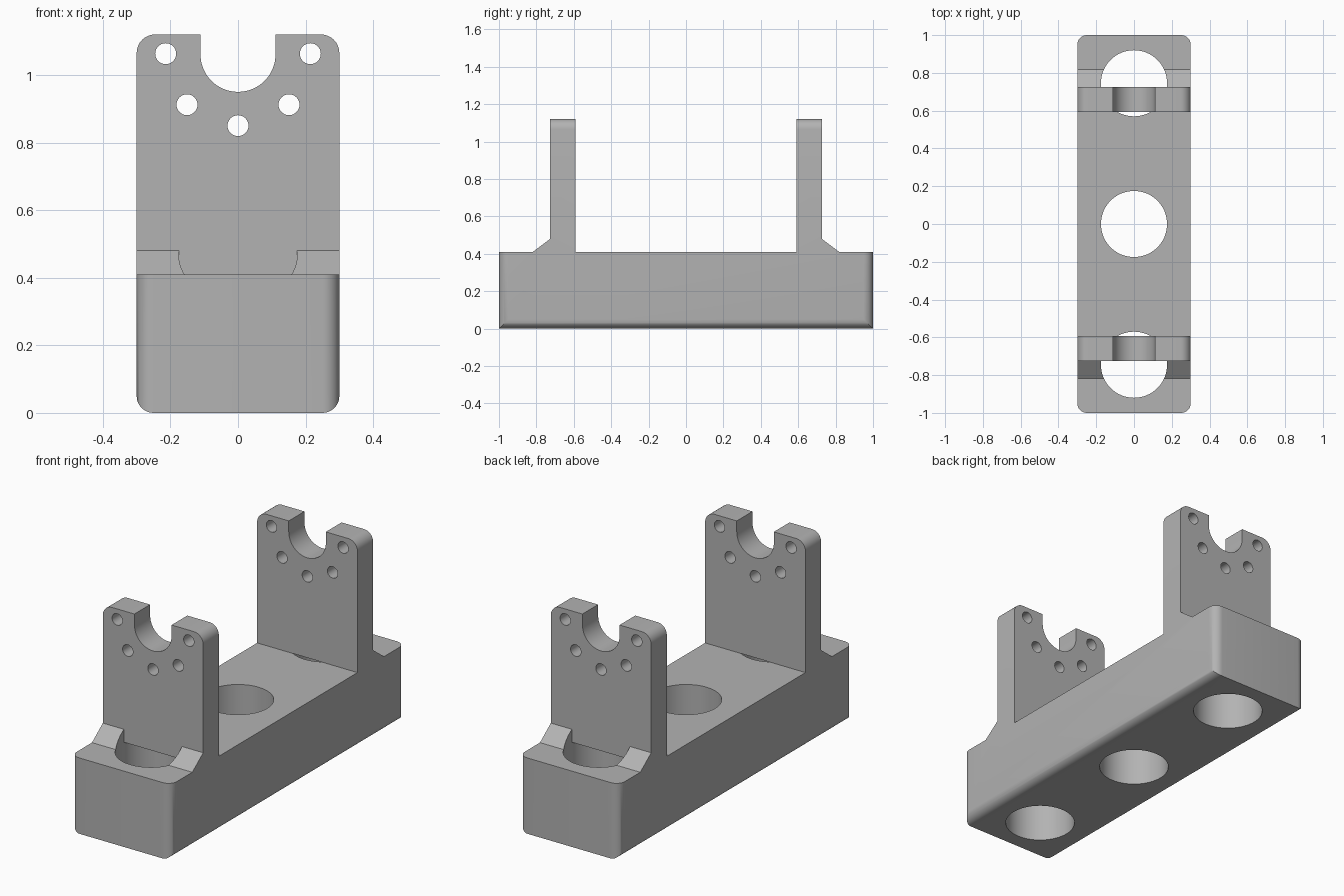
import bpy, bmesh
from mathutils import Matrix, Vector

cube = bpy.data.objects.get("Cube")
if cube:
    bpy.data.objects.remove(cube, do_unlink=True)

HALF_W, BASE_TOP, PLATE_TOP = 0.3, 0.41, 1.12
PLATE_IN, PLATE_OUT = 0.592, 0.726
HOLE_R, HOLE_Y = 0.175, 0.745
SLOT_R, SLOT_Z = 0.111, 1.061

grey = bpy.data.materials.new("machined grey")
grey.use_nodes = True
colour = (0.45, 0.45, 0.45, 1)
grey.diffuse_color = colour
grey.node_tree.nodes["Principled BSDF"].inputs["Base Color"].default_value = colour


def make_object(name, bm):
    bmesh.ops.recalc_face_normals(bm, faces=bm.faces[:])
    mesh = bpy.data.meshes.new(name)
    bm.to_mesh(mesh)
    bm.free()
    mesh.materials.append(grey)
    obj = bpy.data.objects.new(name, mesh)
    bpy.context.collection.objects.link(obj)
    return obj


def cylinder(name, radius, depth, centre, along_y=False, sides=64):
    bm = bmesh.new()
    bmesh.ops.create_cone(bm, cap_ends=True, segments=sides, radius1=radius, radius2=radius, depth=depth)
    if along_y:
        bm.transform(Matrix.Rotation(1.5707963, 4, "X"))
    bm.transform(Matrix.Translation(centre))
    return make_object(name, bm)


def box(name, low, high):
    low, high = Vector(low), Vector(high)
    bm = bmesh.new()
    bmesh.ops.create_cube(bm, size=1)
    bm.transform(Matrix.Translation((low + high) / 2) @ Matrix.Diagonal((*(high - low), 1)))
    return make_object(name, bm)


def subtract(target, cutter):
    mod = target.modifiers.new("cut", "BOOLEAN")
    mod.operation, mod.solver, mod.object = "DIFFERENCE", "EXACT", cutter
    bpy.context.view_layer.update()
    graph = bpy.context.evaluated_depsgraph_get()
    result = bpy.data.meshes.new_from_object(target.evaluated_get(graph))
    target.modifiers.clear()
    target.data = result
    bpy.data.objects.remove(cutter, do_unlink=True)


# Bracket body: side profile extruded across the width
half = [(1, 0), (1, BASE_TOP), (0.819, BASE_TOP), (PLATE_OUT, 0.48),
        (PLATE_OUT, PLATE_TOP), (PLATE_IN, PLATE_TOP), (PLATE_IN, BASE_TOP)]
profile = half + [(-y, z) for y, z in reversed(half)]
bm = bmesh.new()
side = bm.faces.new([bm.verts.new((-HALF_W, y, z)) for y, z in profile])
moved = bmesh.ops.extrude_face_region(bm, geom=[side])["geom"]
bmesh.ops.translate(bm, verts=[v for v in moved if isinstance(v, bmesh.types.BMVert)], vec=(2 * HALF_W, 0, 0))
bmesh.ops.recalc_face_normals(bm, faces=bm.faces[:])


# Rounded base ends and plate shoulders
def round_edges(test, radius):
    edges = [e for e in bm.edges if all(test(v.co) for v in e.verts)
             and abs(e.verts[0].co.x - e.verts[1].co.x) < 0.01]
    bmesh.ops.bevel(bm, geom=edges, offset=radius, segments=8, profile=0.5, affect="EDGES")


round_edges(lambda p: abs(p.y) > 0.99, 0.05)
round_edges(lambda p: p.z > PLATE_TOP - 0.01, 0.055)
body = make_object("bracket_body", bm)

# Bolt holes: the end ones stop underneath the upright plates
subtract(body, cylinder("centre_bolt_cutter", HOLE_R, 1, (0, 0, 0.3)))
for s in (-1, 1):
    cutter = cylinder("end_bolt_cutter", HOLE_R, 0.8, (0, s * HOLE_Y, 0.3))
    ys = sorted((s * PLATE_IN, s * PLATE_OUT))
    subtract(cutter, box("plate_keepout", (-0.5, ys[0], BASE_TOP), (0.5, ys[1], 2)))
    subtract(body, cutter)

# Open shaft cradle and small screw holes through both plates
subtract(body, cylinder("cradle_cutter", SLOT_R, 3, (0, 0, SLOT_Z), True))
subtract(body, box("cradle_opening", (-SLOT_R, -1.5, SLOT_Z), (SLOT_R, 1.5, 1.5)))
for x, z in ((-0.214, 1.063), (0.214, 1.063), (-0.151, 0.912), (0.151, 0.912), (0, 0.85)):
    subtract(body, cylinder("screw_cutter", 0.031, 3, (x, 0, z), True, 32))

bpy.ops.object.select_all(action="DESELECT")
body.select_set(True)
bpy.context.view_layer.objects.active = body
bpy.ops.object.shade_smooth_by_angle(angle=0.52)
